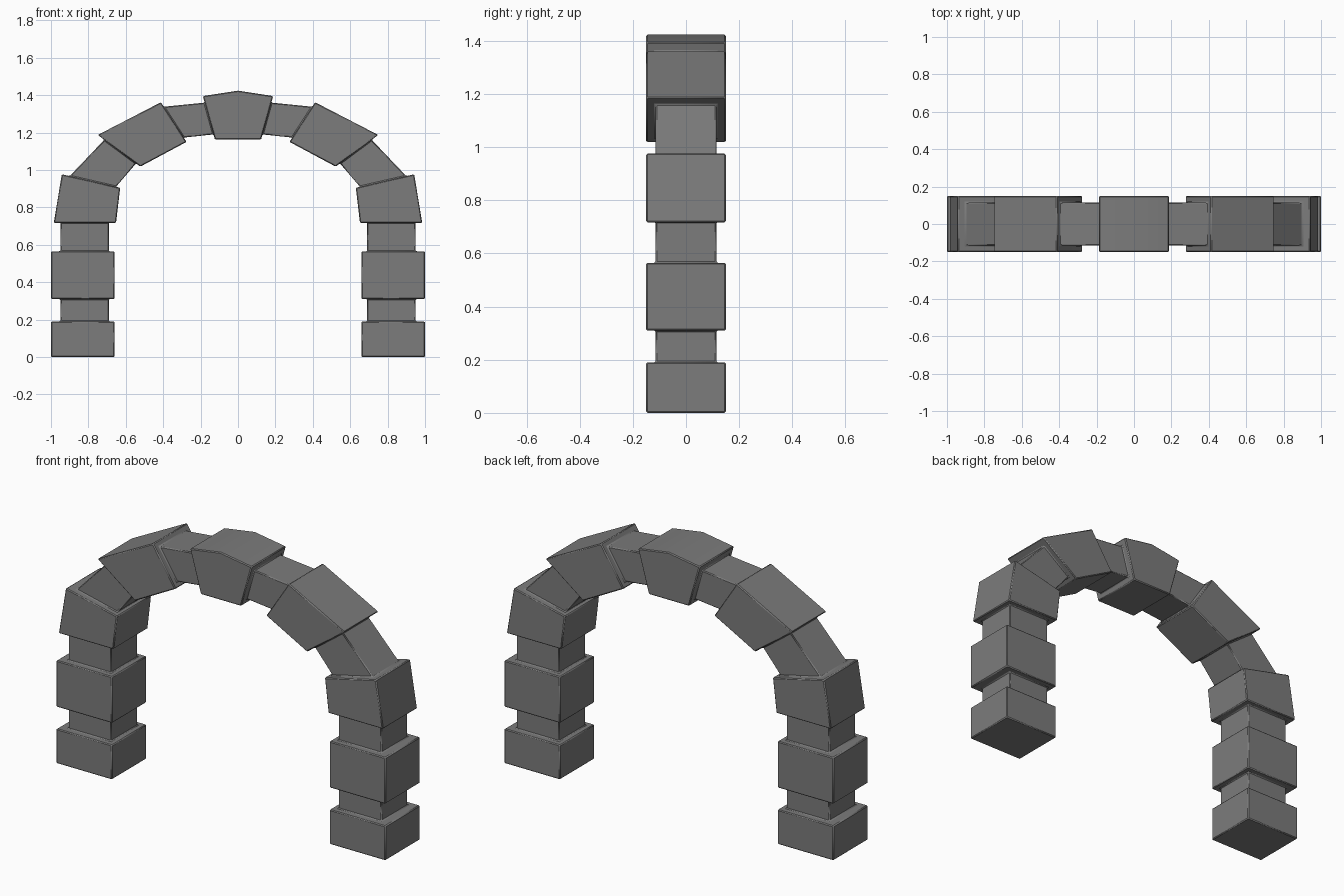
import bpy, bmesh

if "Cube" in bpy.data.objects:
    bpy.data.objects.remove(bpy.data.objects["Cube"])

stone = bpy.data.materials.new("grey stone")
stone.diffuse_color = (0.2, 0.2, 0.2, 1)
stone.use_nodes = True
stone.node_tree.nodes["Principled BSDF"].inputs["Base Color"].default_value = stone.diffuse_color

WIDE, SLIM = 0.15, 0.115   # half depth of the big blocks and of the necks

# Cross-sections of the right half, foot to crown:
# outer x, outer z, inner x, inner z, half depth
sections = [
    # foot block
    (1.00, 0.00, 0.66, 0.00, WIDE), (1.00, 0.19, 0.66, 0.19, WIDE),
    # neck
    (0.95, 0.19, 0.69, 0.19, SLIM), (0.95, 0.31, 0.69, 0.31, SLIM),
    # pillar block
    (1.00, 0.31, 0.66, 0.31, WIDE), (1.00, 0.565, 0.66, 0.565, WIDE),
    # neck
    (0.95, 0.565, 0.69, 0.565, SLIM), (0.95, 0.72, 0.69, 0.72, SLIM),
    # springer block
    (0.985, 0.717, 0.652, 0.717, WIDE), (0.942, 0.977, 0.63, 0.905, WIDE),
    # neck
    (0.90, 0.967, 0.652, 0.91, SLIM), (0.715, 1.161, 0.545, 1.035, SLIM),
    # shoulder block
    (0.75, 1.187, 0.522, 1.018, WIDE), (0.412, 1.362, 0.275, 1.15, WIDE),
    # neck
    (0.397, 1.338, 0.29, 1.173, SLIM), (0.178, 1.36, 0.131, 1.19, SLIM),
    # half keystone
    (0.188, 1.395, 0.123, 1.162, WIDE), (0.0, 1.424, 0.0, 1.162, WIDE),
]

# Loft the sections into one closed skin, open only at the mirror plane
bm = bmesh.new()
rings = []
for ox, oz, ix, iz, d in sections:
    rings.append([bm.verts.new(p) for p in
                  ((ox, -d, oz), (ox, d, oz), (ix, d, iz), (ix, -d, iz))])
for a, b in zip(rings, rings[1:]):
    for i in range(4):
        j = (i + 1) % 4
        bm.faces.new((a[i], a[j], b[j], b[i]))
bm.faces.new(rings[0][::-1])
bmesh.ops.recalc_face_normals(bm, faces=bm.faces)

mesh = bpy.data.meshes.new("stone_arch")
bm.to_mesh(mesh)
bm.free()
mesh.materials.append(stone)
arch = bpy.data.objects.new("stone_arch", mesh)
bpy.context.collection.objects.link(arch)

# Left half, then slightly worn block edges
mirror = arch.modifiers.new("left_half", 'MIRROR')
mirror.use_clip = True
bevel = arch.modifiers.new("worn_edges", 'BEVEL')
bevel.width = 0.005
bevel.segments = 1
bevel.limit_method = 'ANGLE'
bevel.angle_limit = 0.6

bpy.context.view_layer.objects.active = arch
arch.select_set(True)
bpy.ops.object.shade_smooth_by_angle(angle=0.9)
